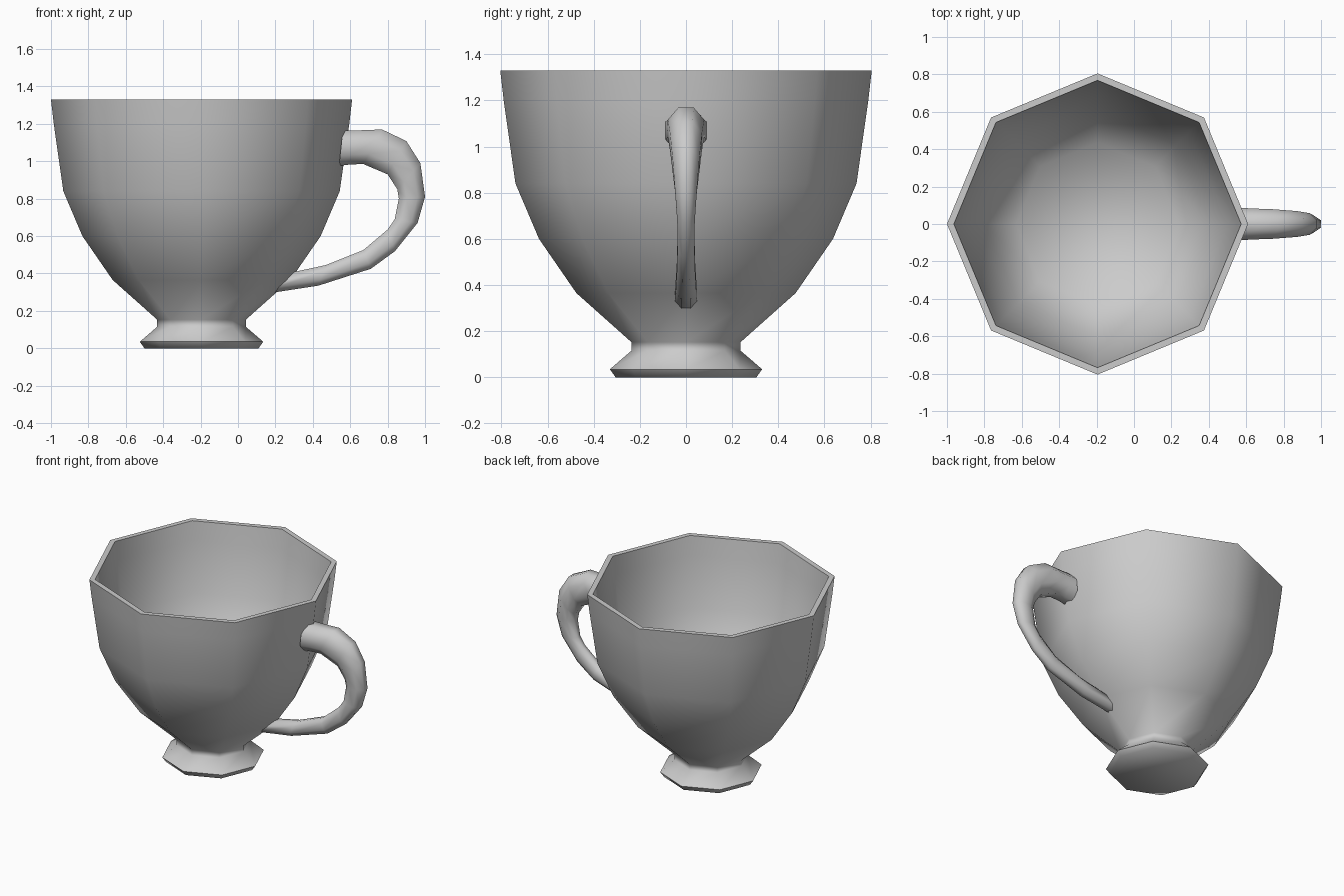
import bpy, bmesh, math
from mathutils import Vector

if "Cube" in bpy.data.objects:
    bpy.data.objects.remove(bpy.data.objects["Cube"])

SIDES = 8
CX = -0.195   # cup axis position

china = bpy.data.materials.new("plain grey china")
china.diffuse_color = (0.6, 0.6, 0.6, 1)
china.use_nodes = True
china.node_tree.nodes["Principled BSDF"].inputs["Base Color"].default_value = china.diffuse_color


def loft(name, rings, angle):
    """Skin a list of equal-sized point rings and cap both ends."""
    bm = bmesh.new()
    loops = [[bm.verts.new(p) for p in ring] for ring in rings]
    for a, b in zip(loops, loops[1:]):
        n = len(a)
        for i in range(n):
            j = (i + 1) % n
            bm.faces.new((a[i], a[j], b[j], b[i]))
    bm.faces.new(loops[0][::-1])
    bm.faces.new(loops[-1])
    bmesh.ops.recalc_face_normals(bm, faces=bm.faces)
    me = bpy.data.meshes.new(name)
    bm.to_mesh(me)
    bm.free()
    ob = bpy.data.objects.new(name, me)
    bpy.context.collection.objects.link(ob)
    me.materials.append(china)
    bpy.ops.object.select_all(action='DESELECT')
    ob.select_set(True)
    bpy.context.view_layer.objects.active = ob
    bpy.ops.object.shade_smooth_by_angle(angle=math.radians(angle))
    return ob


def octagon(r, z):
    return [(CX + r * math.cos(math.tau * i / SIDES),
             r * math.sin(math.tau * i / SIDES), z) for i in range(SIDES)]


# cup: foot, outer wall, rim, inner wall, inner floor (radius, height)
profile = [(0.305, 0), (0.33, 0.035), (0.237, 0.115), (0.237, 0.153),
           (0.475, 0.365), (0.637, 0.60), (0.739, 0.84), (0.79, 1.20),
           (0.805, 1.33), (0.768, 1.33), (0.752, 1.20), (0.70, 0.85),
           (0.60, 0.62), (0.435, 0.385)]
loft("cup", [octagon(r, z) for r, z in profile], 62)

# handle: outer x, z, inner x, z, half width
stations = [(0.56, 1.163, 0.54, 0.975, 0.088), (0.64, 1.165, 0.60, 0.983, 0.083),
            (0.77, 1.17, 0.67, 0.985, 0.079), (0.90, 1.108, 0.80, 0.93, 0.069),
            (0.975, 0.99, 0.852, 0.85, 0.058), (1.0, 0.81, 0.86, 0.80, 0.047),
            (0.96, 0.67, 0.838, 0.69, 0.038), (0.84, 0.52, 0.80, 0.635, 0.037),
            (0.71, 0.425, 0.67, 0.525, 0.040), (0.43, 0.335, 0.47, 0.445, 0.045),
            (0.19, 0.298, 0.285, 0.405, 0.047)]


def section(ox, oz, ix, iz, w):
    """Octagonal cross-section spanning the outer and inner outline points."""
    o, i = Vector((ox, 0, oz)), Vector((ix, 0, iz))
    mid, half = (o + i) / 2, (o - i) / 2
    k = 1 / math.cos(math.pi / SIDES)
    return [mid + half * k * math.cos(t) + Vector((0, w * k * math.sin(t), 0))
            for t in (math.tau * (n + 0.5) / SIDES for n in range(SIDES))]


loft("handle", [section(*s) for s in stations], 60)
